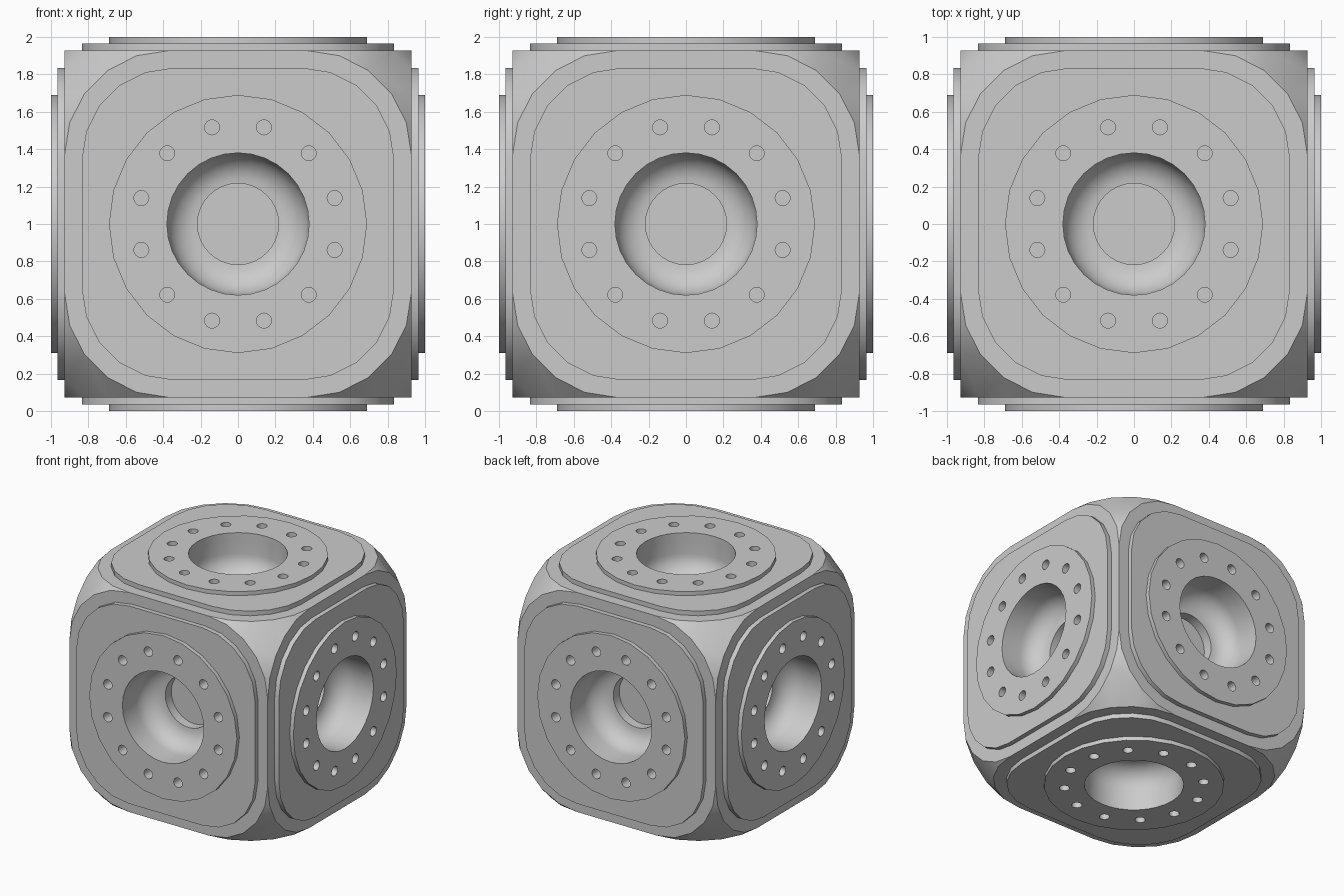
import bpy, bmesh, math
from mathutils import Vector, Matrix

if "Cube" in bpy.data.objects:
    bpy.data.objects.remove(bpy.data.objects["Cube"])

BODY, PLATE, HUB = 0.927, 0.966, 1.0      # heights of the three steps from the centre
CENTRE = Matrix.Translation((0, 0, 1))
DIRS = [Vector(d) for d in ((0, 0, 1), (0, 0, -1), (1, 0, 0), (-1, 0, 0), (0, 1, 0), (0, -1, 0))]
TURNS = [d.to_track_quat('Z', 'Y').to_matrix().to_4x4() for d in DIRS]

grey = bpy.data.materials.new("plain_grey")
grey.diffuse_color = (0.6, 0.6, 0.6, 1)
grey.use_nodes = True
grey.node_tree.nodes["Principled BSDF"].inputs["Base Color"].default_value = grey.diffuse_color


def make(name, bm):
    bmesh.ops.recalc_face_normals(bm, faces=bm.faces)
    me = bpy.data.meshes.new(name)
    bm.to_mesh(me)
    bm.free()
    me.materials.append(grey)
    ob = bpy.data.objects.new(name, me)
    bpy.context.collection.objects.link(ob)
    return ob


def rounded_square(c, r, n=5):
    pts = []
    for k in range(4):
        a0 = k * math.pi / 2
        cx, cy = [(c, c), (-c, c), (-c, -c), (c, -c)][k]
        for i in range(n + 1):
            a = a0 + math.pi / 2 * i / n
            pts.append((cx + r * math.cos(a), cy + r * math.sin(a)))
    return pts


def circle(r, n, x=0, y=0):
    return [(x + r * math.cos(math.tau * i / n), y + r * math.sin(math.tau * i / n)) for i in range(n)]


def loft(bm, rings):
    """Closed solid through a list of (outline, z) rings."""
    loops = [[bm.verts.new((x, y, z)) for x, y in pts] for pts, z in rings]
    for a, b in zip(loops, loops[1:]):
        for i in range(len(a)):
            j = (i + 1) % len(a)
            bm.faces.new((a[i], a[j], b[j], b[i]))
    bm.faces.new(loops[0][::-1])
    bm.faces.new(loops[-1])


def cut(ob, cutter):
    m = ob.modifiers.new("cut", 'BOOLEAN')
    m.operation, m.solver, m.object = 'DIFFERENCE', 'EXACT', cutter
    bpy.context.view_layer.objects.active = ob
    bpy.ops.object.modifier_apply(modifier=m.name)


def smooth(ob):
    bpy.ops.object.select_all(action='DESELECT')
    ob.select_set(True)
    bpy.context.view_layer.objects.active = ob
    bpy.ops.object.shade_smooth_by_angle(angle=math.radians(40))


# cutter: round bore with a filleted floor and a small inner recess, plus twelve bolt holes
bm = bmesh.new()
profile = [(0.217, 0.58), (0.217, 0.66)]
for i in range(1, 9):
    a = math.pi / 2 * i / 8
    profile.append((0.217 + 0.163 * math.sin(a), 0.823 - 0.163 * math.cos(a)))
profile.append((0.38, 1.1))
loft(bm, [(circle(r, 32), z) for r, z in profile])
for k in range(12):
    a = math.radians(15 + 30 * k)
    pin = circle(0.04, 16, 0.535 * math.cos(a), 0.535 * math.sin(a))
    loft(bm, [(pin, 0.89), (pin, 1.1)])
cutter = make("bore_cutter", bm)
cutter.hide_render = True

# body: hull of six rounded squares, which leaves rounded-off corners
bm = bmesh.new()
for t in TURNS:
    for x, y in rounded_square(0.37, BODY - 0.37):
        bm.verts.new(t @ Vector((x, y, BODY)))
bmesh.ops.remove_doubles(bm, verts=bm.verts, dist=1e-4)
bmesh.ops.convex_hull(bm, input=bm.verts)
bmesh.ops.dissolve_limit(bm, angle_limit=0.01, verts=bm.verts, edges=bm.edges)
body = make("body", bm)
for t in TURNS:
    cutter.matrix_world = t
    bpy.context.view_layer.update()
    cut(body, cutter)
cutter.matrix_world = Matrix.Identity(4)
bpy.context.view_layer.update()
body.matrix_world = CENTRE
smooth(body)


# raised plate and round hub, repeated on all six sides
def stepped(name, outline, z0, z1):
    bm = bmesh.new()
    loft(bm, [(outline, z0), (outline, z1)])
    ob = make(name, bm)
    cut(ob, cutter)
    # drop the hidden underside
    bm = bmesh.new()
    bm.from_mesh(ob.data)
    low = [f for f in bm.faces if all(abs(v.co.z - z0) < 1e-4 for v in f.verts)]
    bmesh.ops.delete(bm, geom=low, context='FACES')
    bm.to_mesh(ob.data)
    bm.free()
    smooth(ob)
    sides = ("top", "bottom", "right", "left", "back", "front")
    for side, t in zip(sides, TURNS):
        o = ob.copy()
        o.name = side + "_" + name
        o.matrix_world = CENTRE @ t
        bpy.context.collection.objects.link(o)
    bpy.data.objects.remove(ob)


stepped("plate", rounded_square(0.345, 0.49), BODY, PLATE)
stepped("hub", circle(0.69, 24), PLATE, HUB)
bpy.data.objects.remove(cutter)
